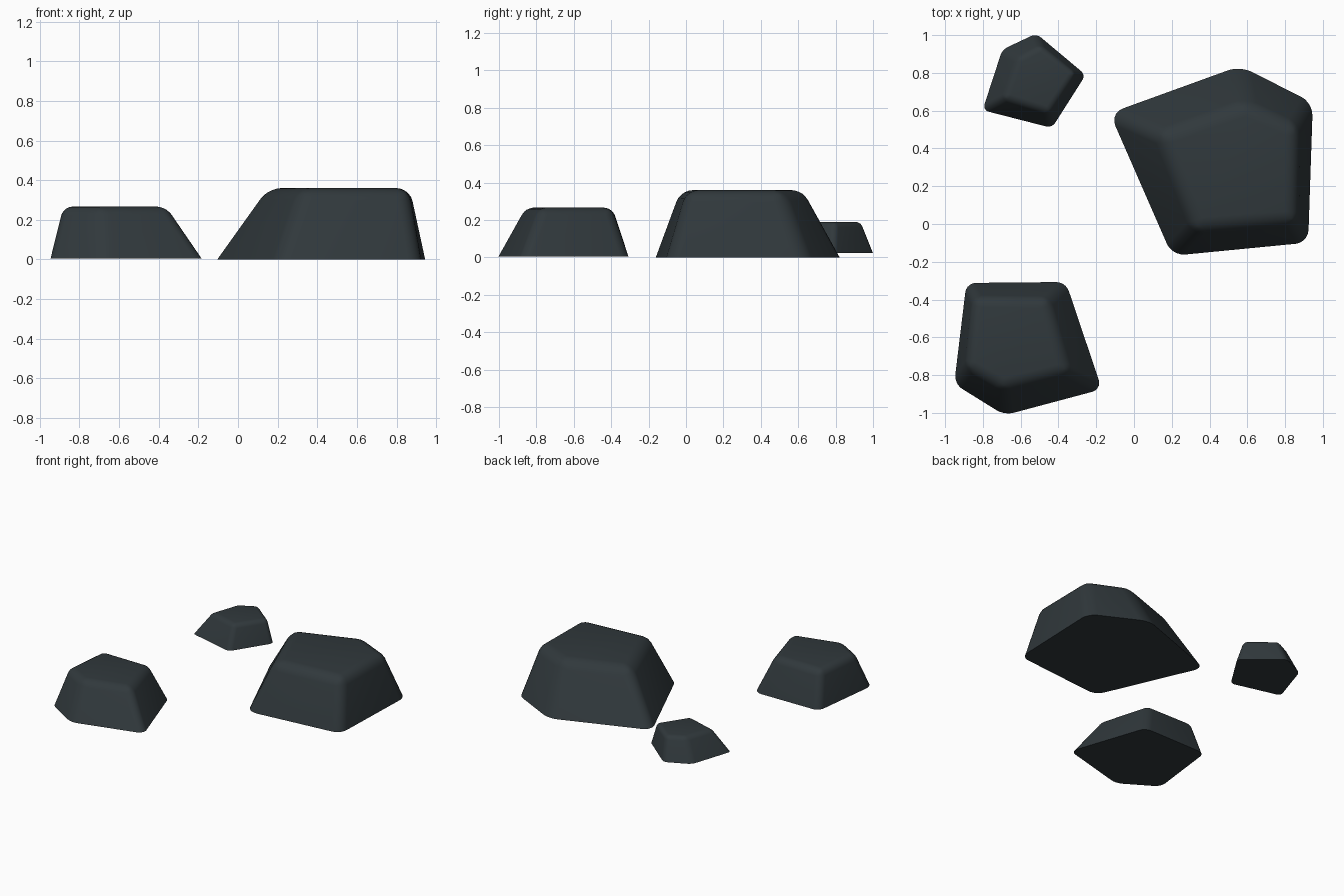
import bpy, bmesh
from mathutils import Matrix, Vector
from math import radians

if "Cube" in bpy.data.objects:
    bpy.data.objects.remove(bpy.data.objects["Cube"])

# Five-sided rock outline: footprint and smaller upper face
BASE = [(-0.13, 0.59), (0.20, -0.165), (0.92, -0.095), (0.945, 0.645), (0.56, 0.84)]
TOP = [(0.13, 0.48), (0.32, -0.03), (0.86, 0.01), (0.865, 0.515), (0.59, 0.64)]
HEIGHT = 0.36

stone = bpy.data.materials.new("dark_stone")
stone.diffuse_color = (0.03, 0.04, 0.045, 1)
stone.use_nodes = True
stone.node_tree.nodes["Principled BSDF"].inputs["Base Color"].default_value = stone.diffuse_color


def rock(name, centre, base_z, scale, angle):
    bm = bmesh.new()
    lo = [bm.verts.new((x, y, 0)) for x, y in BASE]
    hi = [bm.verts.new((x, y, HEIGHT)) for x, y in TOP]
    bm.faces.new(lo[::-1])
    bm.faces.new(hi)
    for i in range(5):
        j = (i + 1) % 5
        bm.faces.new((lo[i], lo[j], hi[j], hi[i]))
    # round everything except the flat underside's rim
    edges = [e for e in bm.edges if any(v.co.z > 0.01 for v in e.verts)]
    bmesh.ops.bevel(bm, geom=edges, offset=0.065, segments=5, profile=0.5,
                    affect='EDGES', clamp_overlap=True)
    bm.transform(Matrix.Rotation(radians(angle), 4, 'Z') @ Matrix.Scale(scale, 4))
    # centre the footprint on the given spot
    xs = [v.co.x for v in bm.verts]
    ys = [v.co.y for v in bm.verts]
    mid = Vector(((min(xs) + max(xs)) / 2, (min(ys) + max(ys)) / 2, 0))
    bm.transform(Matrix.Translation(Vector((*centre, base_z)) - mid))
    bmesh.ops.recalc_face_normals(bm, faces=bm.faces)
    me = bpy.data.meshes.new(name)
    bm.to_mesh(me)
    bm.free()
    me.materials.append(stone)
    ob = bpy.data.objects.new(name, me)
    bpy.context.collection.objects.link(ob)
    bpy.ops.object.select_all(action='DESELECT')
    ob.select_set(True)
    bpy.context.view_layer.objects.active = ob
    bpy.ops.object.shade_smooth_by_angle(angle=radians(35))


rock("large_rock", (0.42, 0.33), 0.0, 1.0, 0)
rock("medium_rock", (-0.565, -0.655), 0.005, 0.727, 175)
rock("small_rock", (-0.53, 0.757), 0.025, 0.46, 52)
